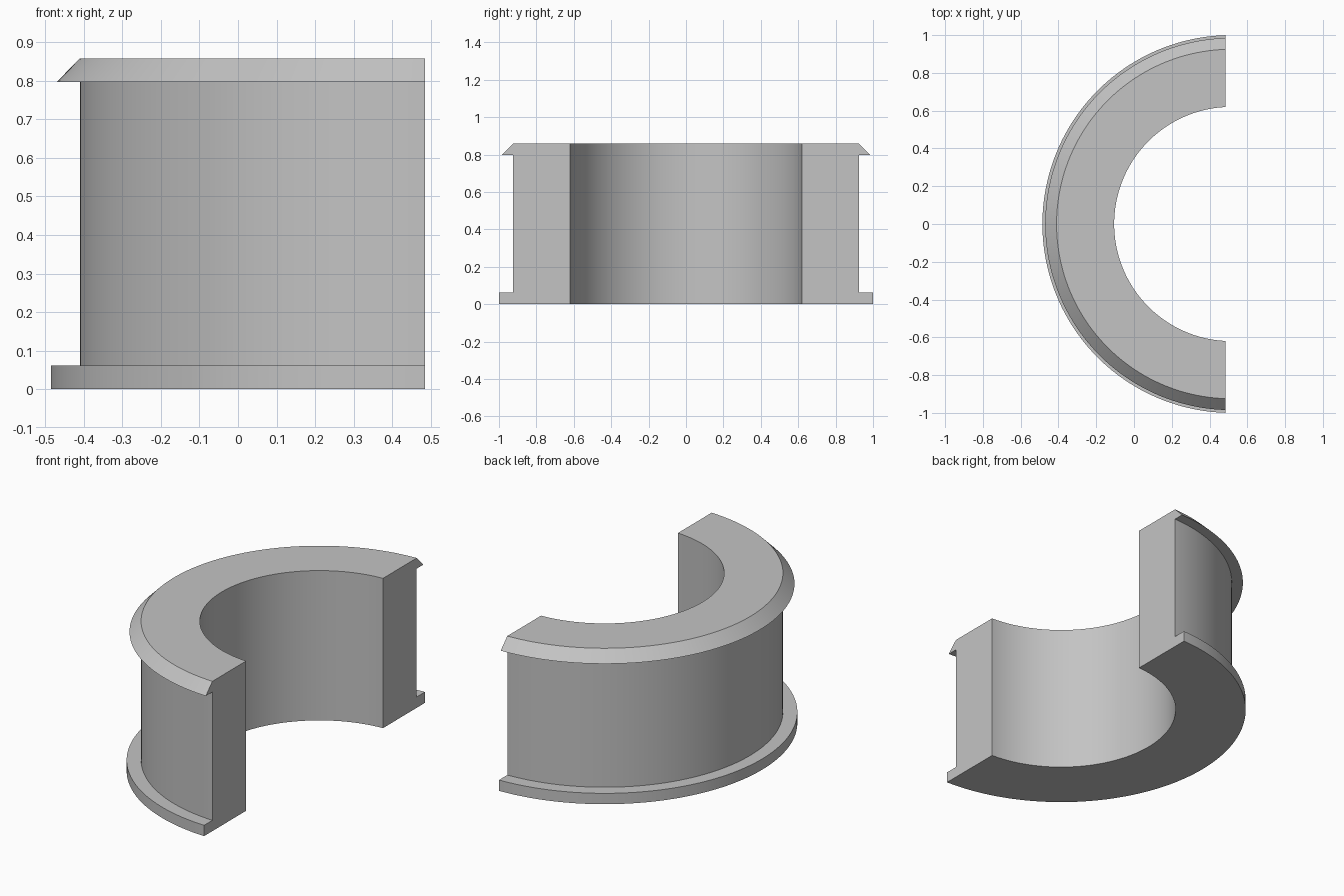
import bpy, bmesh, math
from mathutils import Vector, Matrix

cube = bpy.data.objects.get("Cube")
if cube:
    bpy.data.objects.remove(cube, do_unlink=True)

CENTRE_X = 0.515   # axis of the ring
CUT_X = 0.485      # flat face where the ring is split
SEGMENTS = 96

# Cross-section as (radius, height): bore, flange, body wall, snap lip
profile = [(0.62, 0), (1.0, 0), (1.0, 0.062), (0.925, 0.062),
           (0.925, 0.797), (0.985, 0.797), (0.925, 0.858), (0.62, 0.858)]

# Half turn of the cross-section around the axis
bm = bmesh.new()
axis = Vector((CENTRE_X, 0, 0))
verts = [bm.verts.new((CENTRE_X, r, z)) for r, z in profile]
edges = [bm.edges.new((v, verts[(i + 1) % len(verts)])) for i, v in enumerate(verts)]
bmesh.ops.spin(bm, geom=verts + edges, cent=axis, axis=(0, 0, 1),
               angle=math.pi, steps=SEGMENTS)

# Trim to the split plane and cap both ends
bmesh.ops.bisect_plane(bm, geom=bm.verts[:] + bm.edges[:] + bm.faces[:],
                       plane_co=(CUT_X, 0, 0), plane_no=(1, 0, 0), clear_outer=True)
bmesh.ops.holes_fill(bm, edges=[e for e in bm.edges if e.is_boundary], sides=0)
bmesh.ops.recalc_face_normals(bm, faces=bm.faces[:])

mesh = bpy.data.meshes.new("half_bushing")
bm.to_mesh(mesh)
bm.free()
bushing = bpy.data.objects.new("half_bushing", mesh)
bpy.context.collection.objects.link(bushing)

# Plain grey finish
grey = bpy.data.materials.new("light_grey")
grey.use_nodes = True
colour = (0.55, 0.55, 0.55, 1)
grey.diffuse_color = colour
grey.node_tree.nodes["Principled BSDF"].inputs["Base Color"].default_value = colour
mesh.materials.append(grey)

# Smooth curved walls, crisp rims
bpy.ops.object.select_all(action="DESELECT")
bushing.select_set(True)
bpy.context.view_layer.objects.active = bushing
bpy.ops.object.shade_smooth_by_angle(angle=math.radians(30))
